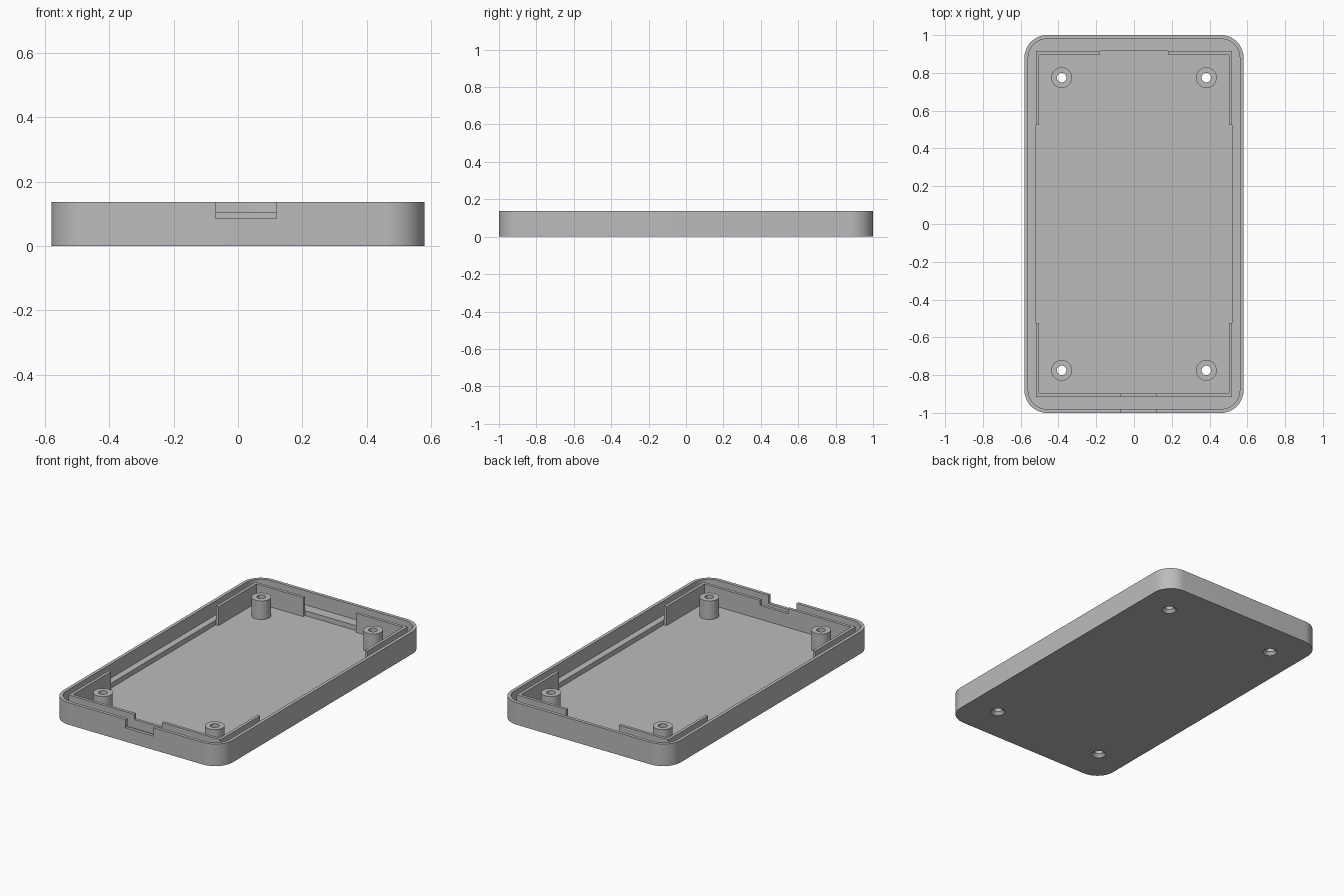
import bpy
import bmesh
from math import sin, cos, pi, radians

if "Cube" in bpy.data.objects:
    bpy.data.objects.remove(bpy.data.objects["Cube"], do_unlink=True)

grey = bpy.data.materials.new("plain grey")
grey.use_nodes = True
grey.diffuse_color = (0.5, 0.5, 0.5, 1)
grey.node_tree.nodes["Principled BSDF"].inputs["Base Color"].default_value = (0.5, 0.5, 0.5, 1)

HALF_X, HALF_Y, HEIGHT = 0.58, 1.0, 0.137
FLOOR, LEDGE = 0.02, 0.05
LIP = 0.02                        # thickness of the outer lip
IN_X, IN_Y, RIB = 0.52, 0.915, 0.018
NOTCH = (-0.07, 0.12)
POST_X, POST_Y = 0.383, 0.775


def rounded(hx, hy, r, steps=16):
    """Outline of a rounded rectangle, counter-clockwise."""
    pts = []
    for i, (sx, sy) in enumerate([(1, 1), (-1, 1), (-1, -1), (1, -1)]):
        for k in range(steps + 1):
            a = (i + k / steps) * pi / 2
            pts.append((sx * (hx - r) + r * cos(a), sy * (hy - r) + r * sin(a)))
    return pts


def rect(x0, x1, y0, y1):
    return [(x0, y0), (x1, y0), (x1, y1), (x0, y1)]


def circle(x, y, r, n=40):
    return [(x + r * cos(2 * pi * k / n), y + r * sin(2 * pi * k / n)) for k in range(n)]


def loft(name, low, high, z0, z1):
    """Solid between two matching outlines."""
    bm = bmesh.new()
    a = [bm.verts.new((x, y, z0)) for x, y in low]
    b = [bm.verts.new((x, y, z1)) for x, y in high]
    bm.faces.new(a[::-1])
    bm.faces.new(b)
    for i in range(len(a)):
        j = (i + 1) % len(a)
        bm.faces.new((a[i], a[j], b[j], b[i]))
    bmesh.ops.recalc_face_normals(bm, faces=bm.faces)
    mesh = bpy.data.meshes.new(name)
    bm.to_mesh(mesh)
    bm.free()
    mesh.materials.append(grey)
    obj = bpy.data.objects.new(name, mesh)
    bpy.context.collection.objects.link(obj)
    return obj


def prism(name, pts, z0, z1):
    return loft(name, pts, pts, z0, z1)


def activate(obj):
    bpy.ops.object.select_all(action='DESELECT')
    obj.select_set(True)
    bpy.context.view_layer.objects.active = obj


def cut(obj, cutter):
    """Subtract the cutter and discard it."""
    cutter.hide_render = True
    mod = obj.modifiers.new("cut", 'BOOLEAN')
    mod.operation = 'DIFFERENCE'
    mod.solver = 'EXACT'
    mod.object = cutter
    activate(obj)
    bpy.ops.object.modifier_apply(modifier=mod.name)
    bpy.data.objects.remove(cutter, do_unlink=True)


def smooth(obj):
    activate(obj)
    bpy.ops.object.shade_smooth_by_angle(angle=radians(30))


# Tray: rounded slab, hollowed to a ledge inside the lip, then to the floor
tray = prism("tray", rounded(HALF_X, HALF_Y, 0.12), 0, HEIGHT)
cut(tray, prism("lip_cutter", rounded(HALF_X - LIP, HALF_Y - LIP, 0.10), LEDGE, 0.3))
cut(tray, prism("pocket_cutter", rect(-IN_X, IN_X, -IN_Y, IN_Y), FLOOR, 0.3))
cut(tray, prism("notch_cutter", rect(*NOTCH, -1.1, -0.95), 0.085, 0.3))

# Screw posts with through holes, countersunk from below
for sx, side in ((1, "left"), (-1, "right")):
    for sy, end in ((1, "back"), (-1, "front")):
        x, y = sx * POST_X, sy * POST_Y
        post = prism(f"{end}_{side}_post", circle(x, y, 0.055), FLOOR, HEIGHT - 0.002)
        for part in (post, tray):
            cut(part, prism("hole_cutter", circle(x, y, 0.025), -0.1, 0.3))
        cut(tray, loft("sink_cutter", circle(x, y, 0.044), circle(x, y, 0.025), -0.003, 0.018))
        smooth(post)
smooth(tray)

# Thin L-shaped ribs standing in the four corners of the pocket
for sx, side in ((1, "left"), (-1, "right")):
    for sy, end in ((1, "back"), (-1, "front")):
        if sy > 0:
            stop = sx * 0.18
        else:
            stop = NOTCH[1] if sx > 0 else NOTCH[0]
        ox, oy = sx * IN_X, sy * IN_Y
        ix, iy = ox - sx * RIB, oy - sy * RIB
        arm = sy * 0.525
        prism(f"{end}_{side}_rib",
              [(stop, oy), (ox, oy), (ox, arm), (ix, arm), (ix, iy), (stop, iy)],
              FLOOR, HEIGHT)

# Lowered rib behind the notch
prism("notch_rib", rect(*NOTCH, -IN_Y, -IN_Y + RIB), FLOOR, 0.105)
